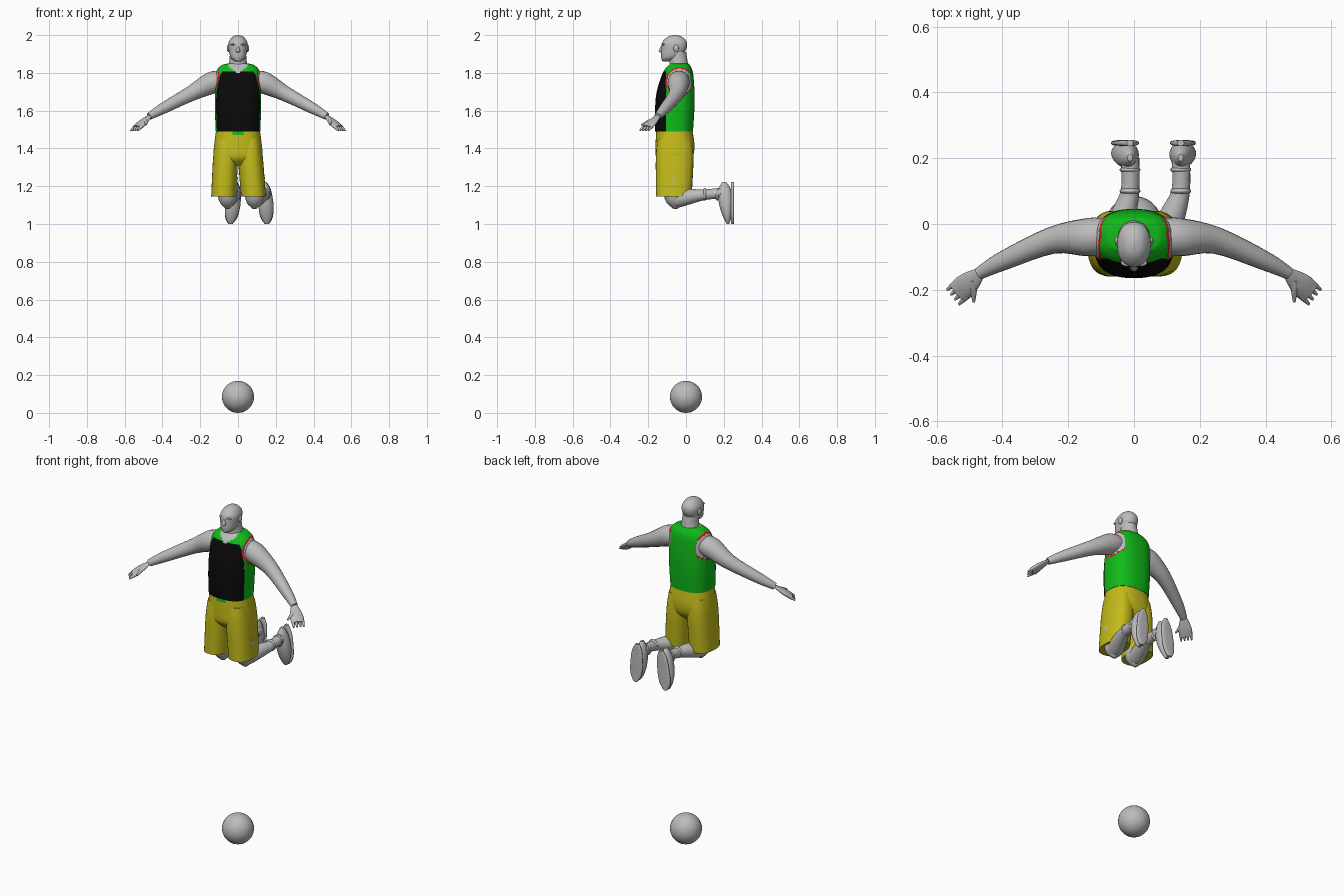
import bpy
import bmesh
from math import cos, sin, pi, tau, hypot, copysign, radians
from mathutils import Vector

default_cube = bpy.data.objects.get("Cube")
if default_cube:
    bpy.data.objects.remove(default_cube, do_unlink=True)


def material(name, red, green, blue):
    mat = bpy.data.materials.new(name)
    mat.use_nodes = True
    mat.diffuse_color = (red, green, blue, 1)
    mat.node_tree.nodes["Principled BSDF"].inputs["Base Color"].default_value = mat.diffuse_color
    return mat


GREY = material("grey", .5, .5, .5)
GREEN = material("green", .005, .5, .01)
BLACK = material("black", .003, .003, .003)
YELLOW = material("yellow", .55, .5, .01)
RED = material("red", .6, .01, .01)
parts = []


def finish(bm, name, materials, rule=None):
    """Turn the bmesh into an object, colouring faces by a rule on their centre."""
    bmesh.ops.recalc_face_normals(bm, faces=bm.faces)
    if rule:
        for face in bm.faces:
            face.material_index = materials.index(rule(face.calc_center_median()))
    mesh = bpy.data.meshes.new(name)
    bm.to_mesh(mesh)
    bm.free()
    for mat in materials:
        mesh.materials.append(mat)
    part = bpy.data.objects.new(name, mesh)
    bpy.context.scene.collection.objects.link(part)
    parts.append(part)


def smooth_path(rows, steps):
    """Smooth curve through rows of any length."""
    path = []
    for i, (start, end) in enumerate(zip(rows, rows[1:])):
        before, after = rows[max(i - 1, 0)], rows[min(i + 2, len(rows) - 1)]
        for k in range(steps):
            t = k / steps
            path.append([b + t * (c - a + t * (2 * a - 5 * b + 4 * c - d
                                               + t * (3 * b - a - 3 * c + d))) / 2
                         for a, b, c, d in zip(before, start, end, after)])
    return path + [list(rows[-1])]


def skin(name, frames, materials, sides, power=2, rule=None):
    """Join closed rings given as centre, half-width vector and half-depth vector."""
    bm = bmesh.new()
    angles = [tau * k / sides for k in range(sides)]
    soften = lambda value: copysign(abs(value) ** (2 / power), value)
    rings = [[bm.verts.new(centre + wide * soften(cos(a)) + deep * soften(sin(a)))
              for a in angles] for centre, wide, deep in frames]
    for lower, upper in zip(rings, rings[1:]):
        for k in range(sides):
            bm.faces.new((lower[k - 1], lower[k], upper[k], upper[k - 1]))
    bm.faces.new(rings[0])
    bm.faces.new(rings[-1])
    finish(bm, name, materials, rule)


def stack(name, levels, materials, sides=32, steps=4, power=2, rule=None):
    """Level rings: height, x, y, half width, half depth."""
    frames = [(Vector((x, y, z)), Vector((wide, 0, 0)), Vector((0, deep, 0)))
              for z, x, y, wide, deep in smooth_path(levels, steps)]
    skin(name, frames, materials, sides, power, rule)


def limb(name, points, side=1, flatness=1, sides=20):
    """Rings square to a path: x, y, z, radius. The side mirrors x."""
    path = [(Vector((side * x, y, z)), r) for x, y, z, r in smooth_path(points, 4)]
    frames = []
    for i, (centre, radius) in enumerate(path):
        along = path[min(i + 1, len(path) - 1)][0] - path[max(i - 1, 0)][0]
        across = along.cross(Vector((0, 0, 1))).normalized()
        upward = across.cross(along).normalized()
        frames.append((centre, across * radius, upward * radius * flatness))
    skin(name, frames, [GREY], sides)


def ellipsoid(name, centre, size, segments=20):
    bm = bmesh.new()
    bmesh.ops.create_uvsphere(bm, u_segments=segments, v_segments=segments // 2, radius=1)
    bmesh.ops.scale(bm, vec=size, verts=bm.verts)
    bmesh.ops.translate(bm, vec=centre, verts=bm.verts)
    finish(bm, name, [GREY])


# Ball below the player
ball_radius = .085
ellipsoid("ball", (0, 0, ball_radius), [ball_radius] * 3, segments=36)


# Sleeveless shirt: black front, green back, red armholes, open collar
def shirt_colour(c):
    armhole = hypot(c.y + .033, c.z - 1.755)
    if abs(c.x) > .085 and armhole < .075:
        return GREY if armhole < .067 else RED
    if c.y < -.05 and abs(c.x) < .05 and c.z > 1.795 + .8 * abs(c.x):
        return GREY
    return BLACK if c.y < -.105 and c.z < 1.81 else GREEN


stack("shirt", [(1.49, 0, -.063, .118, .1), (1.6, 0, -.06, .122, .104),
                (1.7, 0, -.055, .122, .1), (1.8, 0, -.043, .117, .08),
                (1.84, 0, -.036, .087, .057), (1.85, 0, -.036, .05, .046)],
      [GREEN, BLACK, RED, GREY], sides=120, steps=9, power=2.5, rule=shirt_colour)


# Shorts: seat with a green tab, and two wide legs
def shorts_colour(c):
    return GREEN if abs(c.x) < .025 and c.z > 1.47 and c.y < -.1 else YELLOW


stack("shorts_seat", [(1.5, 0, -.062, .115, .096), (1.41, 0, -.058, .127, .103),
                      (1.35, 0, -.062, .128, .095), (1.31, 0, -.064, .09, .06)],
      [YELLOW, GREEN], sides=64, steps=8, power=2.4, rule=shorts_colour)

# Bent legs: the two differ slightly in where the knee, heel and toe lie
for side, hem, knee, heel, toe in (("left", .082, .087, .142, .153),
                                   ("right", -.076, -.056, -.012, -.04)):
    hip = copysign(.06, hem)
    stack("shorts_leg_" + side, [(1.45, hip, -.06, .06, .09), (1.35, hip * 1.1, -.06, .066, .1),
                                 (1.145, hem, -.064, .066, .094)], [YELLOW], power=2.4)
    stack("thigh_" + side, [(1.25, knee, -.065, .055, .06), (1.13, knee, -.062, .047, .05),
                            (1.08, knee, -.056, .01, .01)], [GREY])
    limb("shin_" + side, [(knee, -.08, 1.125, .03), (knee, -.05, 1.13, .044),
                          ((knee + heel) / 2, .02, 1.145, .04), (heel, .1, 1.155, .028),
                          (heel, .2, 1.165, .028)])
    for y in (.1, .165):
        ellipsoid("sock_band_" + side, (heel, y, 1.158), (.032, .012, .034))

    # Boot hanging toe down, with its sole facing back
    boot, sole = [], []
    for k in range(13):
        t = k / 12
        x, z = toe + (heel - toe) * t, 1 + .222 * t
        rounding = max(.05, sin(pi * t)) ** .5
        boot.append((z, x, .222 - .02 * t, rounding * (.045 - .01 * t),
                     rounding * (.028 + .02 * t)))
        sole.append((z, x, .246, rounding * (.046 - .008 * t + .004 * cos(tau * t)), .009))
    stack("boot_" + side, boot, [GREY], steps=2)
    stack("sole_" + side, sole, [GREY], steps=2, power=3)

# Spread arms, each with a flat palm, four fingers and a thumb
wrist, fingertip = Vector((.47, -.15, 1.57)), Vector((.55, -.222, 1.495))
across_hand = Vector((.6, .75, 0))
for side, sign in (("left", 1), ("right", -1)):
    limb("arm_" + side, [(.08, -.033, 1.76, .05), (.14, -.04, 1.747, .058),
                         (.25, -.05, 1.69, .041), (.4, -.113, 1.61, .029),
                         (*wrist, .019)], sign)
    limb("palm_" + side, [(*wrist.lerp(fingertip, t), .018 + .019 * sin(pi * t * .8))
                          for t in (-.1, .2, .5, .8)], sign, flatness=.4)
    for finger, slot in (("little", 3), ("ring", 1), ("middle", -1), ("index", -3)):
        spread = across_hand * slot * .009
        base, end = wrist.lerp(fingertip, .65) + spread, fingertip + spread * 1.1
        limb(finger + "_finger_" + side, [(*base.lerp(end, t), .009 - .005 * t * t)
                                          for t in (0, .5, 1)], sign, sides=10)
    thumb_base, thumb_tip = Vector((.488, -.17, 1.553)), Vector((.487, -.237, 1.525))
    limb("thumb_" + side, [(*thumb_base.lerp(thumb_tip, t), .012 - .008 * t * t)
                           for t in (0, .5, 1)], sign, sides=10)

# Neck and head
stack("neck", [(1.79, 0, -.037, .075, .06), (1.84, 0, -.038, .05, .05),
               (1.91, 0, -.045, .042, .046)], [GREY])
stack("head", [(1.86, 0, -.106, .012, .014), (1.88, 0, -.084, .038, .047),
               (1.92, 0, -.066, .049, .065), (1.96, 0, -.061, .05, .066),
               (1.99, 0, -.059, .03, .04), (2, 0, -.059, .006, .008)], [GREY], power=2.2)
stack("nose", [(1.946, 0, -.122, .005, .008), (1.915, 0, -.13, .012, .015),
               (1.908, 0, -.124, .008, .008)], [GREY], sides=12)
ellipsoid("lips", (0, -.121, 1.892), (.017, .011, .006))
ellipsoid("chin", (0, -.117, 1.872), (.016, .013, .011))
for side, sign in (("left", 1), ("right", -1)):
    ellipsoid("brow_" + side, (sign * .021, -.118, 1.95), (.019, .011, .005))
    ellipsoid("ear_" + side, (sign * .051, -.052, 1.93), (.008, .014, .02))

# Smooth shading with sharp rims
bpy.ops.object.select_all(action="DESELECT")
for part in parts:
    part.select_set(True)
bpy.context.view_layer.objects.active = parts[0]
bpy.ops.object.shade_smooth_by_angle(angle=radians(50))
